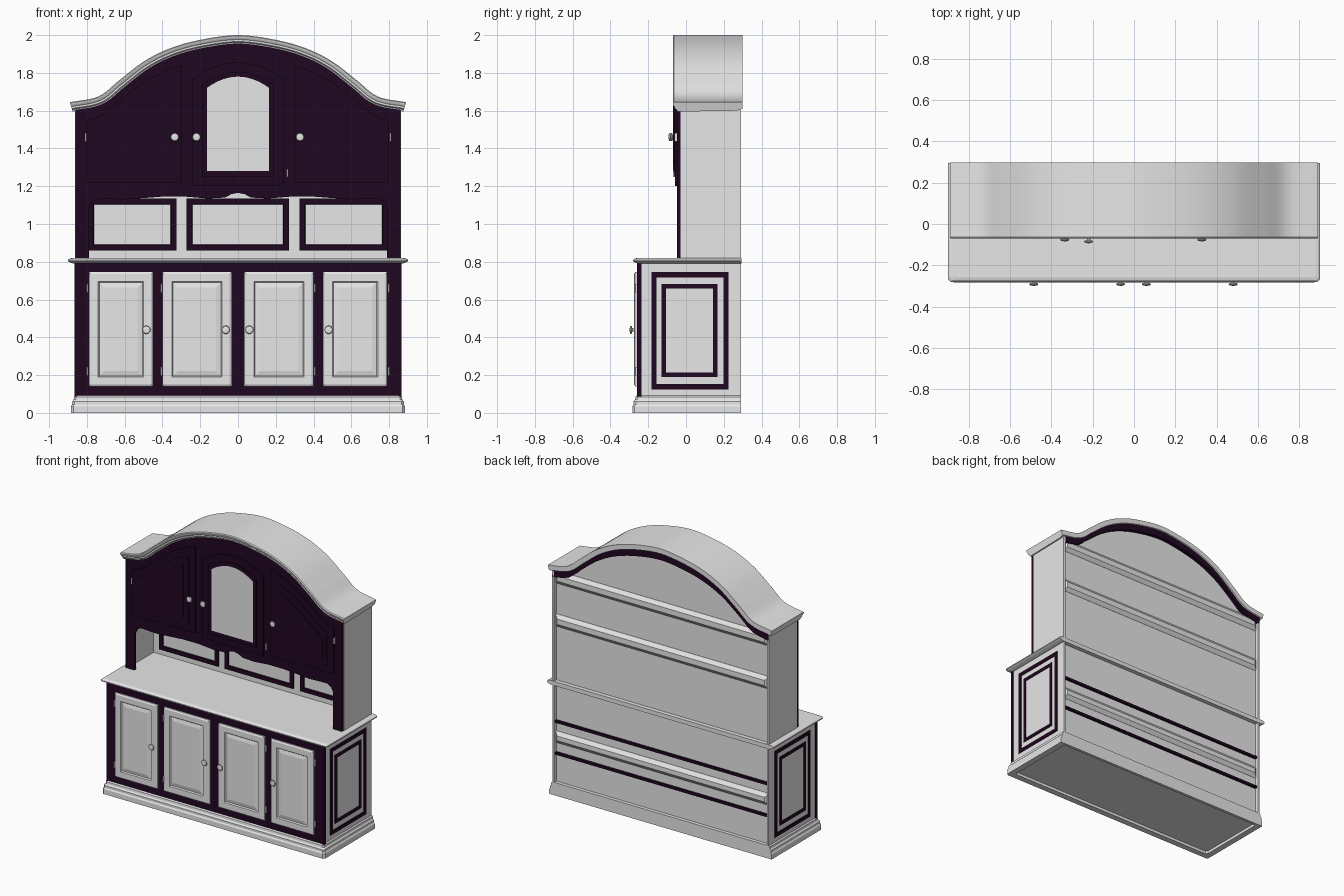
import bpy, bmesh, math
from mathutils import Vector

cube = bpy.data.objects.get("Cube")
if cube:
    bpy.data.objects.remove(cube)


def material(name, rgb):
    m = bpy.data.materials.new(name)
    m.use_nodes = True
    m.diffuse_color = (*rgb, 1)
    m.node_tree.nodes["Principled BSDF"].inputs["Base Color"].default_value = (*rgb, 1)
    return m


WHITE = material("white paint", (0.8, 0.8, 0.8))
PURPLE = material("dark purple paint", (0.014, 0.002, 0.015))


def finish(bm, name, mats, smooth=False):
    bmesh.ops.recalc_face_normals(bm, faces=bm.faces)
    me = bpy.data.meshes.new(name)
    bm.to_mesh(me)
    bm.free()
    for m in mats:
        me.materials.append(m)
    ob = bpy.data.objects.new(name, me)
    bpy.context.collection.objects.link(ob)
    if smooth:
        bpy.ops.object.select_all(action="DESELECT")
        ob.select_set(True)
        bpy.context.view_layer.objects.active = ob
        bpy.ops.object.shade_smooth_by_angle(angle=math.radians(35))


def prism(name, pts, y0, y1, mat, insets=(), centre=None):
    """Outline in x, z pushed from y0 to y1, with stepped insets on the y0 face."""
    bm = bmesh.new()
    front = [bm.verts.new((x, y0, z)) for x, z in pts]
    back = [bm.verts.new((x, y1, z)) for x, z in pts]
    face = bm.faces.new(front)
    bm.faces.new(back[::-1])
    for i in range(len(pts)):
        j = (i + 1) % len(pts)
        bm.faces.new((front[i], front[j], back[j], back[i]))
    bmesh.ops.recalc_face_normals(bm, faces=bm.faces)
    for width, depth in insets:
        bmesh.ops.inset_region(bm, faces=[face], thickness=width, depth=depth, use_even_offset=True)
    if centre:
        face.material_index = 1
    finish(bm, name, [mat, centre] if centre else [mat])


def rect(x0, x1, z0, z1):
    return [(x0, z0), (x1, z0), (x1, z1), (x0, z1)]


def box(name, x0, x1, y0, y1, z0, z1, mat):
    prism(name, rect(x0, x1, z0, z1), y0, y1, mat)


def moulding(name, hx, y0, y1, profile):
    """Stack of rectangles with clipped front corners; profile points are (outward offset, height)."""
    bm = bmesh.new()
    rings = []
    for out, z in profile:
        a, f, b, c = hx + out, y0 - out, y1 + min(0, out), 0.012
        plan = ((-a, f + c), (-a + c, f), (a - c, f), (a, f + c), (a, b), (-a, b))
        rings.append([bm.verts.new((x, y, z)) for x, y in plan])
    for r, s in zip(rings, rings[1:]):
        for i in range(6):
            j = (i + 1) % 6
            bm.faces.new((r[i], r[j], s[j], s[i]))
    bm.faces.new(rings[0][::-1])
    bm.faces.new(rings[-1])
    finish(bm, name, [WHITE])


# Arched top line, from the middle to the right end
HALF = [(0, 2.0), (0.2, 1.975), (0.36, 1.93), (0.5, 1.86), (0.63, 1.76), (0.74, 1.675), (0.89, 1.645)]


def arch_half(steps=6):
    p = [Vector(q) for q in HALF]
    p = [Vector((-p[1].x, p[1].y))] + p + [p[-1] * 2 - p[-2]]
    out = []
    for a, b, c, d in zip(p, p[1:], p[2:], p[3:]):
        for k in range(steps):
            t = k / steps
            out.append(0.5 * (2 * b + (c - a) * t + (2 * a - 5 * b + 4 * c - d) * t * t
                              + (3 * b - a - 3 * c + d) * t ** 3))
    return out + [p[-2]]


half = arch_half()
ARCH = [Vector((-v.x, v.y)) for v in half[:0:-1]] + half


def arch_z(x):
    for a, b in zip(ARCH, ARCH[1:]):
        if a.x <= x <= b.x:
            return a.y + (b.y - a.y) * (x - a.x) / (b.x - a.x)
    return ARCH[0].y


def arch_line(x0, x1, drop, n=40):
    xs = [x0 + (x1 - x0) * i / n for i in range(n + 1)]
    return [(x, arch_z(x) - drop) for x in xs]


# Crown: moulded section swept along the arch
section = [(0.298, 0), (0.298, -0.035), (0.27, -0.045), (-0.046, -0.05), (-0.05, -0.04), (-0.06, -0.034),
           (-0.06, -0.024), (-0.068, -0.016), (-0.07, -0.005), (-0.064, 0)]
bm = bmesh.new()
rings = []
for i, v in enumerate(ARCH):
    t = ARCH[min(i + 1, len(ARCH) - 1)] - ARCH[max(i - 1, 0)]
    n = Vector((-t.y, t.x)).normalized()
    if i in (0, len(ARCH) - 1):
        n = Vector((math.copysign(0.3, v.x), 1))
    rings.append([bm.verts.new((v.x + n.x * o, y, v.y + n.y * o)) for y, o in section])
for r, s in zip(rings, rings[1:]):
    for i in range(len(section)):
        j = (i + 1) % len(section)
        bm.faces.new((r[i], r[j], s[j], s[i]))
bm.faces.new(rings[0])
bm.faces.new(rings[-1][::-1])
finish(bm, "crown", [WHITE], smooth=True)

# Plinth (hollow beneath) and worktop
moulding("plinth", 0.86, -0.26, 0.29,
         [(-0.02, 0.02), (-0.02, 0), (0.024, 0), (0.024, 0.035), (0.018, 0.045), (0.018, 0.06),
          (0.01, 0.07), (0.008, 0.085), (0, 0.092)])
moulding("worktop", 0.87, -0.25, 0.295,
         [(0, 0.79), (0.018, 0.796), (0.03, 0.803), (0.03, 0.81), (0.022, 0.817), (0.01, 0.82)])

# Upper front frame with a wavy valance and two legs
valance = [(0.79, 0.82), (0.79, 1.08), (0.775, 1.115), (0.74, 1.135), (0.6, 1.13), (0.4, 1.145),
           (0.28, 1.145), (0.16, 1.135), (0.07, 1.14), (0.035, 1.158)]
outline = [(-0.86, 0.82)] + [(-x, z) for x, z in valance] + [(0, 1.165)] + valance[::-1] + [(0.86, 0.82)]
outline += arch_line(0.86, -0.86, 0.04)
prism("upper_front_frame", outline, -0.048, -0.028, PURPLE)

# Side upper doors: a slab, a rim and a raised panel, all following the arch
for side, s in (("right", -1), ("left", 1)):
    for part, x0, x1, z0, drop, front in (("door", 0.3, 0.8, 1.22, 0.11, -0.058),
                                          ("door_moulding", 0.35, 0.75, 1.27, 0.17, -0.064),
                                          ("door_panel", 0.39, 0.72, 1.31, 0.23, -0.07)):
        pts = [(s * x0, z0), (s * x1, z0)] + arch_line(s * x1, s * x0, drop, 10)
        prism(f"{side}_upper_{part}", pts, front, -0.045, PURPLE)

# Middle upper door with an arched pane
for part, w, z0, z1, rise, front, mat in (("door", 0.24, 1.2, 1.77, 0.085, -0.058, PURPLE),
                                          ("moulding", 0.19, 1.25, 1.735, 0.07, -0.066, PURPLE),
                                          ("pane", 0.165, 1.28, 1.72, 0.06, -0.068, WHITE)):
    arc = [(w * (1 - k / 8), z1 + rise * (1 - (1 - k / 8) ** 2)) for k in range(17)]
    prism("middle_upper_" + part, [(-w, z0), (w, z0)] + arc, front, -0.045, mat)

# Upper carcass with a slightly recessed back
for side, s in (("right", -1), ("left", 1)):
    x0, x1 = sorted((s * 0.845, s * 0.862))
    box(side + "_upper_side", x0, x1, -0.028, 0.29, 0.82, 1.61, WHITE)
prism("upper_back_panel", [(-0.85, 0.82), (0.85, 0.82)] + arch_line(0.85, -0.85, 0.035), 0.25, 0.265, WHITE)
box("cupboard_floor", -0.85, 0.85, -0.03, 0.25, 1.2, 1.225, WHITE)
prism("back_arch_rail", arch_line(-0.86, 0.86, 0.03) + arch_line(0.86, -0.86, 0.085), 0.264, 0.29, PURPLE)

# Bevelled planks across the back
for name, z0, z1 in (("bottom", 0.37, 0.455), ("middle", 1.205, 1.295), ("top", 1.515, 1.605)):
    prism(name + "_back_plank", rect(-0.85, 0.85, z0, z1), 0.266, 0.255, WHITE, [(0.026, 0.02)])

# Framed panels at the back of the niche
for i, (x0, x1) in enumerate(((-0.795, -0.325), (-0.272, 0.27), (0.325, 0.795))):
    prism(f"niche_panel_{i + 1}", rect(x0, x1, 0.86, 1.135), 0.237, 0.252, PURPLE,
          [(0.028, 0), (0.004, -0.006)], WHITE)

# Lower carcass
box("lower_front_frame", -0.865, 0.865, -0.26, -0.236, 0.085, 0.795, PURPLE)
for side, s in (("right", -1), ("left", 1)):
    x0, x1 = sorted((s * 0.845, s * 0.86))
    box(side + "_lower_side", x0, x1, -0.238, 0.29, 0.08, 0.795, WHITE)
box("lower_back_panel", -0.85, 0.85, 0.25, 0.265, 0.08, 0.795, WHITE)
for i, z in enumerate((0.288, 0.517)):
    box(f"back_rail_{i + 1}", -0.85, 0.85, 0.264, 0.28, z, z + 0.018, PURPLE)

# Thin painted borders on the lower sides, four strips each
for side, s in (("right", -1), ("left", 1)):
    x0, x1 = sorted((s * 0.857, s * 0.864))
    for ring, (y0, y1, z0, z1, w) in (("outer", (-0.182, 0.225, 0.125, 0.745, 0.027)),
                                      ("inner", (-0.13, 0.167, 0.19, 0.682, 0.024))):
        for strip, ya, yb, za, zb in (("bottom", y0, y1, z0, z0 + w), ("top", y0, y1, z1 - w, z1),
                                      ("front", y0, y0 + w, z0 + w, z1 - w),
                                      ("back", y1 - w, y1, z0 + w, z1 - w)):
            box(f"{side}_{ring}_border_{strip}", x0, x1, ya, yb, za, zb, PURPLE)

# Lower doors with raised panels
for i, (x0, x1) in enumerate(((-0.79, -0.45), (-0.4, -0.035), (0.035, 0.4), (0.45, 0.79))):
    prism(f"lower_door_{i + 1}", rect(x0, x1, 0.14, 0.745), -0.269, -0.25, WHITE,
          [(0.01, 0.006), (0.04, 0), (0.006, -0.008), (0.025, 0.006)])


# Turned knobs
def knob(name, x, y, z):
    bm = bmesh.new()
    prof = [(0, 0), (0.009, 0), (0.008, 0.011), (0.019, 0.014), (0.022, 0.018), (0.019, 0.023), (0, 0.027)]
    vs = [bm.verts.new((x + r, y - d, z)) for r, d in prof]
    es = [bm.edges.new(p) for p in zip(vs, vs[1:])]
    bmesh.ops.spin(bm, geom=vs + es, cent=(x, y, z), axis=(0, 1, 0), angle=2 * math.pi, steps=20)
    bmesh.ops.remove_doubles(bm, verts=bm.verts, dist=0.0004)
    finish(bm, name, [WHITE], smooth=True)


for i, x in enumerate((-0.335, -0.22, 0.328)):
    knob(f"upper_knob_{i + 1}", x, -0.067 if x == -0.22 else -0.058, 1.46)
for i, x in enumerate((-0.485, -0.065, 0.06, 0.48)):
    knob(f"lower_knob_{i + 1}", x, -0.273, 0.44)

# Small hinges beside the doors
hinges = [(s * 0.805, 1.46, -0.06) for s in (-1, 1)] + [(0.26, 1.27, -0.06)]
hinges += [(s * x, z, -0.268) for s in (-1, 1) for x in (0.797, 0.407) for z in (0.22, 0.66)]
for i, (x, z, y) in enumerate(hinges):
    box(f"hinge_{i + 1}", x - 0.004, x + 0.004, y, y + 0.02, z - 0.022, z + 0.022, WHITE)
